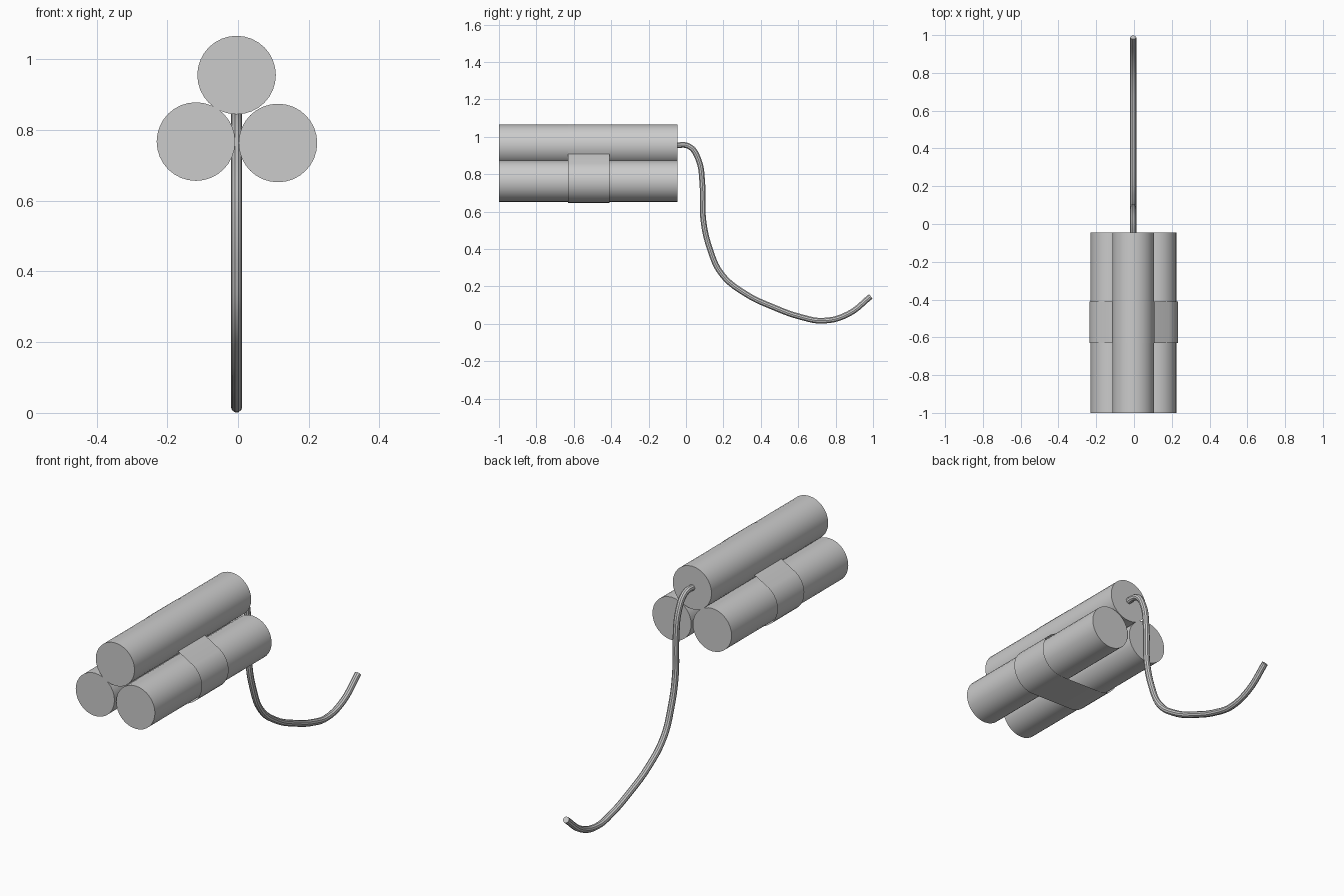
import bpy, bmesh
from math import radians, sin, cos, pi

if "Cube" in bpy.data.objects:
    bpy.data.objects.remove(bpy.data.objects["Cube"])

R = 0.111
Y0, Y1 = -1.0, -0.045
TOP, LEFT, RIGHT = (-0.004, 0.955), (-0.119, 0.767), (0.113, 0.763)


def finish(obj):
    bpy.ops.object.select_all(action='DESELECT')
    obj.select_set(True)
    bpy.context.view_layer.objects.active = obj
    bpy.ops.object.shade_smooth_by_angle(angle=radians(35))


def stick(name, centre):
    bpy.ops.mesh.primitive_cylinder_add(
        vertices=32, radius=R, depth=Y1 - Y0,
        location=(centre[0], (Y0 + Y1) / 2, centre[1]), rotation=(pi / 2, 0, 0))
    obj = bpy.context.object
    obj.name = name
    finish(obj)


def arc(centre, r, a0, a1, n):
    angles = [radians(a0 + (a1 - a0) * i / n) for i in range(n + 1)]
    return [(centre[0] + r * cos(a), centre[1] + r * sin(a)) for a in angles]


# Three stacked sticks
stick("top_stick", TOP)
stick("left_stick", LEFT)
stick("right_stick", RIGHT)

# Thin tape sheet hugging the bundle, flat across the underside
loop = (arc((RIGHT[0] + 0.004, RIGHT[1]), 0.116, -90, 54, 14)
        + arc(TOP, 0.112, -25, 205, 22)
        + arc((LEFT[0] - 0.002, LEFT[1]), 0.116, 126, 270, 14))
bm = bmesh.new()
front = [bm.verts.new((x, -0.63, z)) for x, z in loop]
back = [bm.verts.new((x, -0.41, z)) for x, z in loop]
for i in range(len(loop)):
    j = (i + 1) % len(loop)
    bm.faces.new((front[i], front[j], back[j], back[i]))
mesh = bpy.data.meshes.new("tape_band")
bm.to_mesh(mesh)
bm.free()
band = bpy.data.objects.new("tape_band", mesh)
bpy.context.collection.objects.link(band)
finish(band)

# Drooping fuse swept along a curve in the centre plane
path = [(-0.06, 0.955), (0.015, 0.95), (0.064, 0.885), (0.088, 0.74),
        (0.092, 0.56), (0.128, 0.40), (0.19, 0.267), (0.315, 0.163),
        (0.475, 0.086), (0.61, 0.038), (0.735, 0.017), (0.866, 0.052),
        (0.988, 0.147)]
curve = bpy.data.curves.new("fuse", 'CURVE')
curve.dimensions = '3D'
curve.bevel_depth = 0.016
curve.bevel_resolution = 3
curve.resolution_u = 5
curve.use_fill_caps = True
spline = curve.splines.new('BEZIER')
spline.bezier_points.add(len(path) - 1)
for p, (y, z) in zip(spline.bezier_points, path):
    p.co = (TOP[0], y, z)
    p.handle_left_type = p.handle_right_type = 'AUTO'
fuse = bpy.data.objects.new("fuse", curve)
bpy.context.collection.objects.link(fuse)
bpy.ops.object.select_all(action='DESELECT')
fuse.select_set(True)
bpy.context.view_layer.objects.active = fuse
bpy.ops.object.convert(target='MESH')
finish(bpy.context.object)
